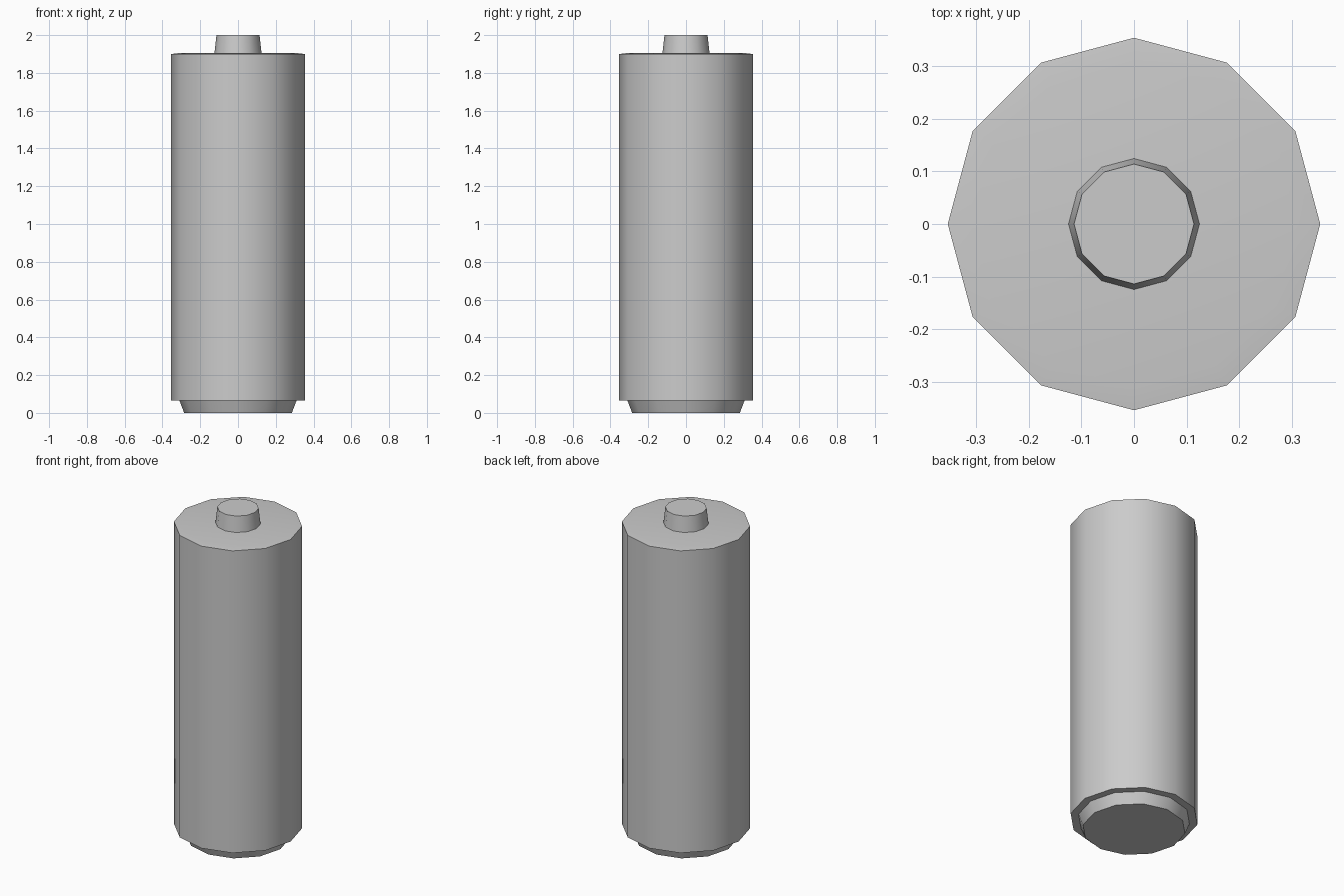
import bpy
import bmesh
from math import cos, sin, pi, radians

SIDES = 12

if "Cube" in bpy.data.objects:
    bpy.data.objects.remove(bpy.data.objects["Cube"], do_unlink=True)

grey = bpy.data.materials.new("light grey")
grey.use_nodes = True
colour = (0.6, 0.6, 0.6, 1)
grey.diffuse_color = colour
grey.node_tree.nodes["Principled BSDF"].inputs["Base Color"].default_value = colour


def turned_part(name, profile):
    """Closed twelve-sided solid from (radius, height) pairs, bottom to top."""
    bm = bmesh.new()
    rings = []
    for r, z in profile:
        angles = [2 * pi * i / SIDES for i in range(SIDES)]
        rings.append([bm.verts.new((r * cos(a), r * sin(a), z)) for a in angles])
    for low, high in zip(rings, rings[1:]):
        for i in range(SIDES):
            j = (i + 1) % SIDES
            bm.faces.new((low[i], low[j], high[j], high[i]))
    bm.faces.new(rings[0][::-1])
    bm.faces.new(rings[-1])
    mesh = bpy.data.meshes.new(name)
    bm.to_mesh(mesh)
    bm.free()
    mesh.materials.append(grey)
    obj = bpy.data.objects.new(name, mesh)
    bpy.context.collection.objects.link(obj)
    # Round sides, crisp rims
    bpy.ops.object.select_all(action="DESELECT")
    obj.select_set(True)
    bpy.context.view_layer.objects.active = obj
    bpy.ops.object.shade_smooth_by_angle(angle=radians(40))


# Tapered foot, main cylinder with a barely crowned top, and the end button
turned_part("bottom_terminal", [(0.285, 0), (0.31, 0.065)])
turned_part("casing", [(0.354, 0.065), (0.354, 1.9), (0.31, 1.905)])
turned_part("top_terminal", [(0.125, 1.9), (0.114, 2)])
